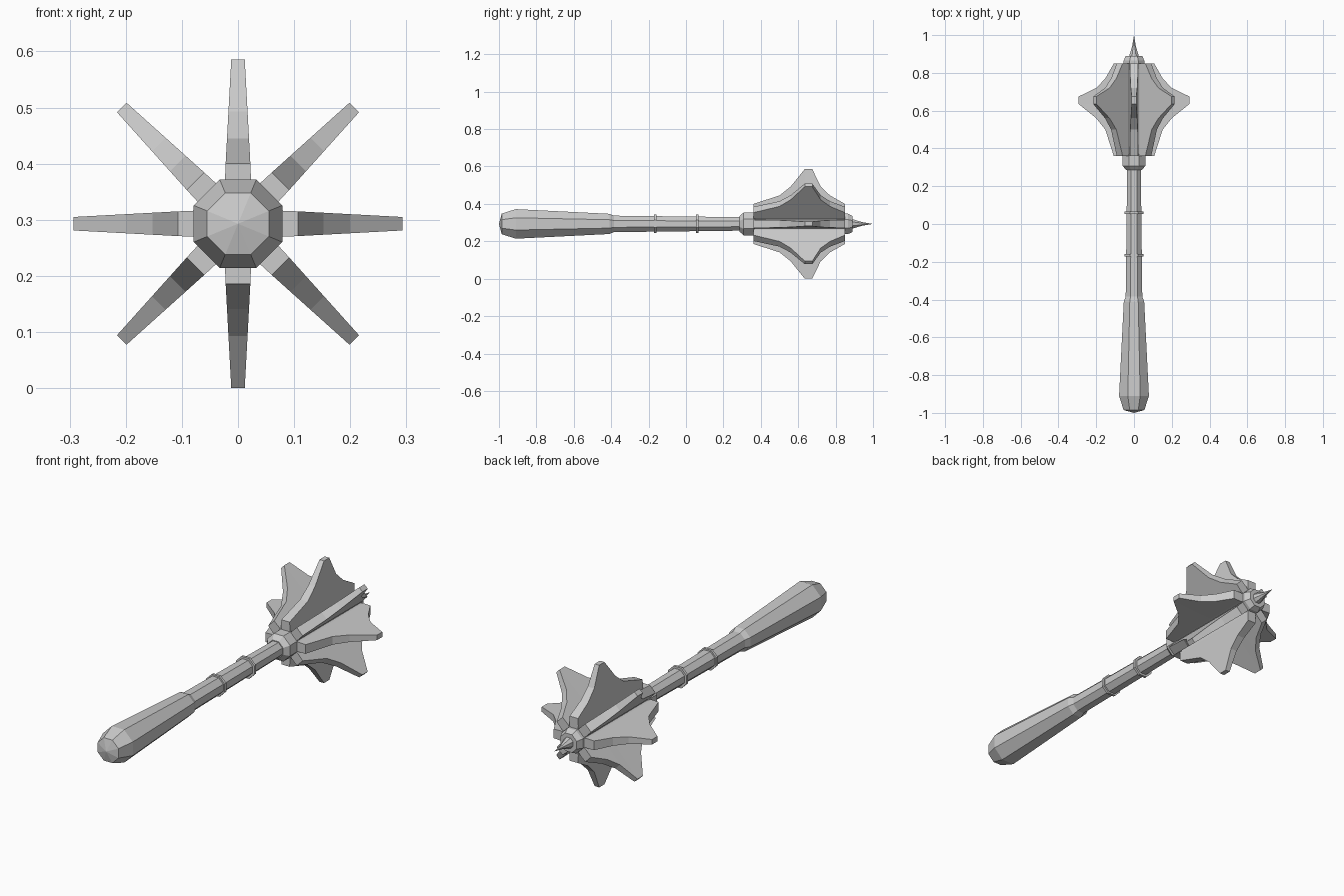
import bpy, bmesh, math
from mathutils import Matrix

if "Cube" in bpy.data.objects:
    bpy.data.objects.remove(bpy.data.objects["Cube"])

AXIS_Z = 0.293
APOTHEM = math.cos(math.pi / 8)


def finish(name, bm):
    bmesh.ops.recalc_face_normals(bm, faces=bm.faces)
    mesh = bpy.data.meshes.new(name)
    bm.to_mesh(mesh)
    bm.free()
    ob = bpy.data.objects.new(name, mesh)
    ob.location.z = AXIS_Z
    bpy.context.collection.objects.link(ob)
    return ob


def lathe(name, profile, sides=8):
    """Spin (y, flat radius) pairs round the y axis as an octagon."""
    bm = bmesh.new()
    rings = []
    for y, r in profile:
        if r == 0:
            rings.append([bm.verts.new((0, y, 0))] * sides)
            continue
        ring = []
        for i in range(sides):
            a = (i + 0.5) * math.tau / sides
            ring.append(bm.verts.new((r / APOTHEM * math.cos(a), y, r / APOTHEM * math.sin(a))))
        rings.append(ring)
    for a, b in zip(rings, rings[1:]):
        for i in range(sides):
            j = (i + 1) % sides
            bm.faces.new(list(dict.fromkeys((a[i], a[j], b[j], b[i]))))
    for ring, (y, r) in ((rings[0], profile[0]), (rings[-1], profile[-1])):
        if r:
            bm.faces.new(ring)
    return finish(name, bm)


# Grip, shaft and shaft rings
lathe("grip", [(-1, 0), (-0.985, 0.055), (-0.91, 0.079), (-0.41, 0.054), (-0.385, 0.044)])
lathe("shaft", [(-0.39, 0.044), (0.30, 0.036)])
for i, y in enumerate((-0.165, 0.06)):
    lathe(f"shaft_ring_{i + 1}", [(y - 0.006, 0.049), (y + 0.006, 0.049)])

# Head core with collar and cap, then the spike
lathe("head_core", [(0.285, 0.04), (0.308, 0.061), (0.365, 0.061), (0.375, 0.055),
                    (0.84, 0.055), (0.865, 0.055), (0.89, 0.043)])
lathe("tip_spike", [(0.885, 0.026), (0.905, 0.021), (0.94, 0.01), (1.0, 0)])

# Eight tapering flanges
OUTLINE = [(0.36, 0.107), (0.50, 0.152), (0.56, 0.20), (0.635, 0.293),
           (0.675, 0.293), (0.72, 0.20), (0.77, 0.152), (0.85, 0.107)]


def half_thickness(r):
    return 0.0235 + (r - 0.08) * (0.012 - 0.0235) / 0.213


for k in range(8):
    bm = bmesh.new()
    root = 0.045
    strips = []
    for y, r in OUTLINE:
        t, tr = half_thickness(r), half_thickness(0.06) * 0.8
        strips.append([bm.verts.new(p) for p in
                       ((-tr, y, root), (-half_thickness(0.08), y, 0.07), (-t, y, r),
                        (t, y, r), (half_thickness(0.08), y, 0.07), (tr, y, root))])
    for a, b in zip(strips, strips[1:]):
        for i in range(6):
            j = (i + 1) % 6
            bm.faces.new((a[i], a[j], b[j], b[i]))
    bm.faces.new(strips[0])
    bm.faces.new(strips[-1])
    bmesh.ops.transform(bm, matrix=Matrix.Rotation(k * math.tau / 8, 4, 'Y'), verts=bm.verts)
    finish(f"flange_{k + 1}", bm)
